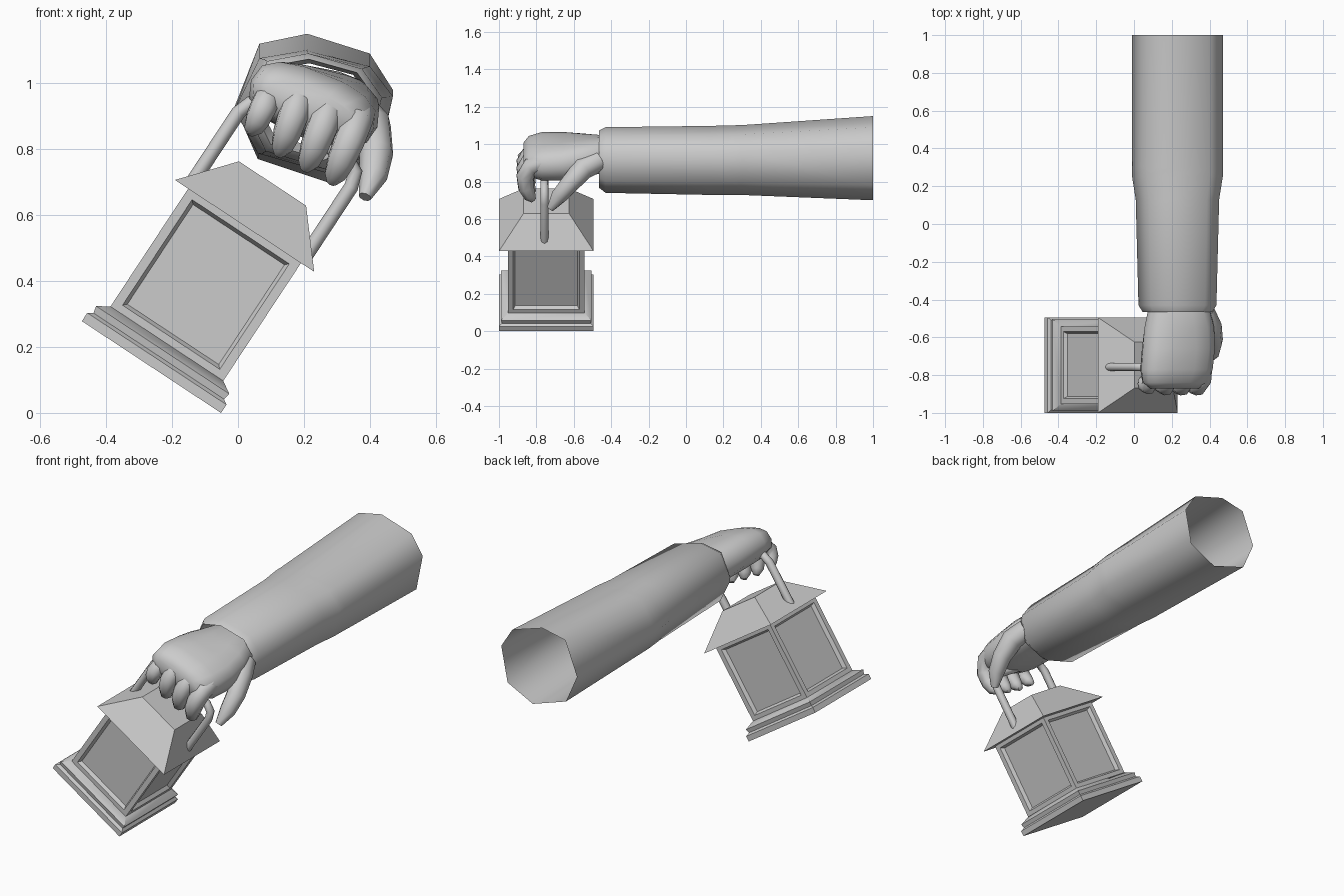
import bpy, bmesh, math
from mathutils import Vector

if "Cube" in bpy.data.objects:
    bpy.data.objects.remove(bpy.data.objects["Cube"])

mat = bpy.data.materials.new("plain_grey")
mat.diffuse_color = (0.6, 0.6, 0.6, 1)
mat.use_nodes = True
mat.node_tree.nodes["Principled BSDF"].inputs["Base Color"].default_value = mat.diffuse_color


def finish(bm, name, angle=60):
    me = bpy.data.meshes.new(name)
    bm.to_mesh(me)
    bm.free()
    me.materials.append(mat)
    ob = bpy.data.objects.new(name, me)
    bpy.context.collection.objects.link(ob)
    bpy.ops.object.select_all(action='DESELECT')
    ob.select_set(True)
    bpy.context.view_layer.objects.active = ob
    bpy.ops.object.shade_smooth_by_angle(angle=math.radians(angle))
    return ob


def loft(rings, start=True, end=True, bm=None):
    """Skin a list of rings that all have the same point count."""
    bm = bm or bmesh.new()
    vs = [[bm.verts.new(p) for p in r] for r in rings]
    n = len(vs[0])
    for a, b in zip(vs, vs[1:]):
        for i in range(n):
            j = (i + 1) % n
            bm.faces.new((a[i], a[j], b[j], b[i]))
    if start:
        bm.faces.new(vs[0][::-1])
    if end:
        bm.faces.new(vs[-1])
    bmesh.ops.recalc_face_normals(bm, faces=bm.faces)
    return bm


def tube(path, radii, sides=8, bm=None):
    """Tapered tube along a path."""
    pts = [Vector(p) for p in path]
    rings = []
    for i, p in enumerate(pts):
        t = (pts[min(i + 1, len(pts) - 1)] - pts[max(i - 1, 0)]).normalized()
        ref = Vector((0, 1, 0)) if abs(t.y) < 0.85 else Vector((1, 0, 0))
        if i:
            ref = last
        a = (ref - t * ref.dot(t)).normalized()
        last = a
        b = t.cross(a)
        rings.append([p + radii[i] * (a * math.cos(k * math.tau / sides) + b * math.sin(k * math.tau / sides))
                      for k in range(sides)])
    return loft(rings, bm=bm)


# Tilted lantern frame: u across, v depth, w along the lantern's axis
TILT = math.radians(33.4)
C, S = math.cos(TILT), math.sin(TILT)


def local(u, v, w):
    return Vector((-0.2625 + u * C + w * S, -0.747 + v, 0.139 - u * S + w * C))


def square_rings(profile):
    return [[local(h * a, h * b, w) for a, b in ((-1, -1), (1, -1), (1, 1), (-1, 1))] for h, w in profile]


# Stepped base
finish(loft(square_rings([(.253, 0), (.253, .03), (.237, .04), (.242, .062), (.205, .085)])), "lantern_base", 40)

# Body with four recessed windows
bm = loft(square_rings([(.205, .08), (.205, .52)]))
axis = local(0, 0, 1) - local(0, 0, 0)
sides = [f for f in bm.faces if abs(f.normal.dot(axis)) < 0.5]
bmesh.ops.inset_individual(bm, faces=sides, thickness=.04)
bmesh.ops.inset_individual(bm, faces=sides, thickness=.015, depth=-.02)
finish(bm, "lantern_body", 40)

# Flared roof
finish(loft(square_rings([(.253, .513), (.122, .667)])), "lantern_roof", 40)

# Carrying handle: two bars and a rounded top
arch = [(-.205, .52), (-.205, .79), (-.19, .835), (-.15, .855),
        (.15, .855), (.19, .835), (.205, .79), (.205, .52)]
finish(tube([local(u, -.01, w) for u, w in arch], [.022] * len(arch)), "handle")

# Open eight-sided sleeve with a turned-in cuff
octagon = [(.24, .055), (.17, .165), (-.02, .225), (-.165, .195),
           (-.24, .005), (-.17, -.155), (.04, -.225), (.20, -.145)]
sleeve = [(1, 1, 1, .925), (.3, 1, .83, .915), (.25, 1, .825, .915), (.13, .92, .82, .913),
          (-.43, .86, .78, .915), (-.465, .77, .68, .92), (-.38, .7, .58, .93)]
finish(loft([[(.23 + x * sx, y, cz + z * sz) for x, z in octagon] for y, sx, sz, cz in sleeve],
            False, False), "sleeve")

# Back of the hand and palm: y, centre x, centre z, half width, half height, tilt
hand = [(-.38, .235, .94, .14, .10, 5), (-.47, .24, .945, .17, .10, 8), (-.55, .24, .94, .19, .105, 14),
        (-.66, .235, .935, .20, .105, 20), (-.77, .225, .935, .20, .10, 22), (-.84, .215, .935, .18, .08, 22),
        (-.87, .215, .935, .14, .045, 22)]


def hand_ring(y, cx, cz, rx, rz, tilt, n=14):
    t, ring = math.radians(tilt), []
    for k in range(n):
        c, s = math.cos(k * math.tau / n), math.sin(k * math.tau / n)
        a = rx * math.copysign(abs(c) ** .75, c)
        b = rz * math.copysign(abs(s) ** .75, s)
        ring.append((cx + a * math.cos(t) + b * math.sin(t), y, cz - a * math.sin(t) + b * math.cos(t)))
    return ring


finish(loft([hand_ring(*h) for h in hand]), "palm")

# Four fingers curling over the handle: knuckle x, z and tip x, z
fingers = [(.095, .965, .04, .85, .042), (.19, .965, .125, .785, .047),
           (.28, .93, .205, .74, .048), (.365, .89, .285, .70, .048)]
bm = bmesh.new()
for kx, kz, tx, tz, r in fingers:
    path = [(kx + (tx - kx) * f, y, kz + (tz - kz) * f)
            for f, y in ((-.1, -.74), (.05, -.83), (.35, -.862), (.65, -.855), (.88, -.835), (1, -.815))]
    tube(path, [r * .9, r, r, r * .92, r * .72, r * .35], bm=bm)
finish(bm, "fingers")

# Thumb hanging beside the handle
finish(tube([(.37, -.47, .91), (.405, -.55, .87), (.42, -.62, .79), (.41, -.68, .72), (.385, -.725, .655)],
            [.06, .062, .052, .044, .02]), "thumb")
